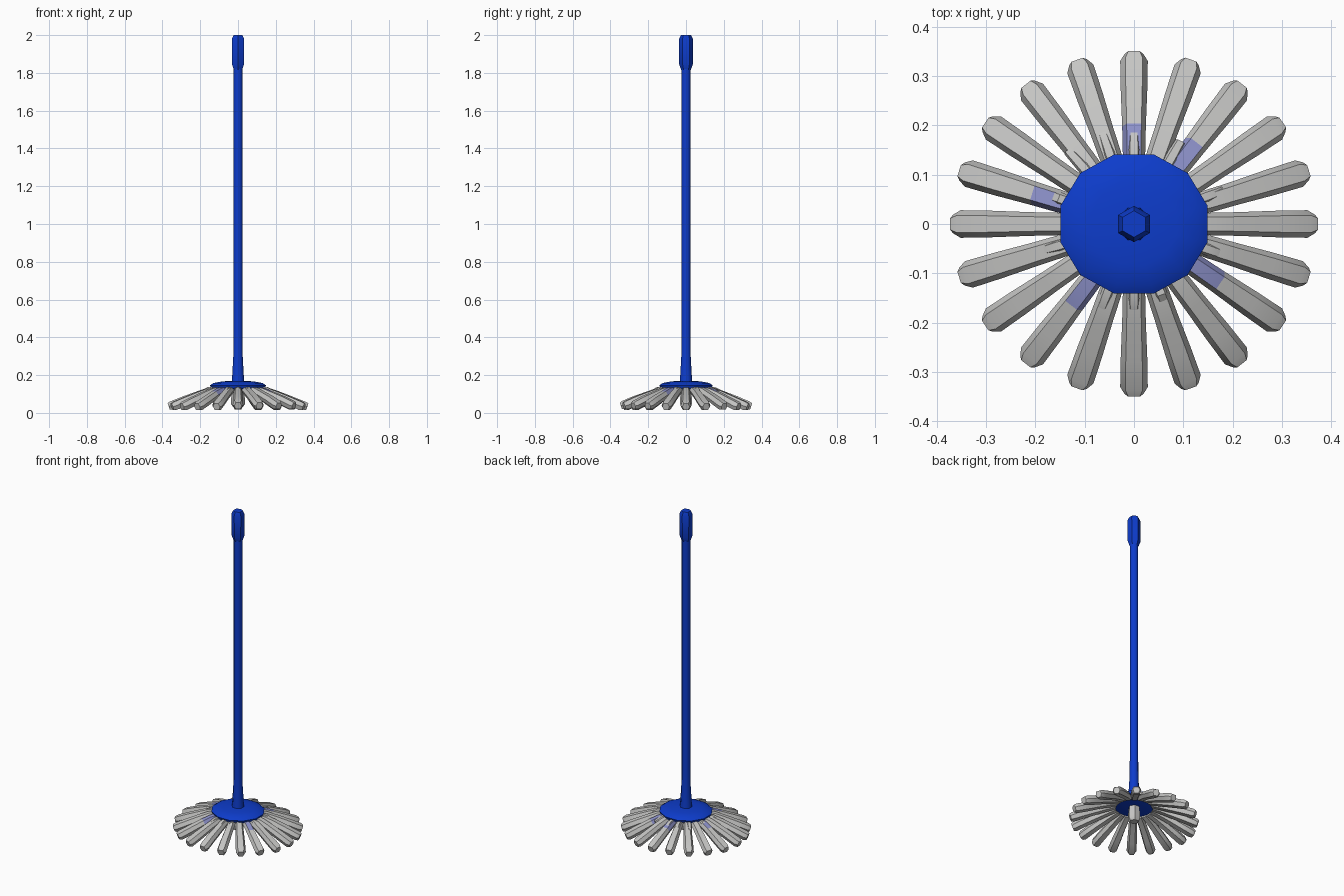
import bpy, bmesh, math, random
from mathutils import Vector

random.seed(4)
if "Cube" in bpy.data.objects:
    bpy.data.objects.remove(bpy.data.objects["Cube"])


def material(name, rgb):
    m = bpy.data.materials.new(name)
    m.use_nodes = True
    m.diffuse_color = (*rgb, 1)
    m.node_tree.nodes["Principled BSDF"].inputs["Base Color"].default_value = (*rgb, 1)
    return m


BLUE = material("handle blue", (0.004, 0.045, 0.6))
GREY = material("cloth grey", (0.56, 0.56, 0.55))
TINT = material("stained cloth", (0.27, 0.29, 0.6))


def loft(name, rings, mats, angle=40, tint=None):
    """Skin a list of point rings, cap both ends."""
    bm = bmesh.new()
    loops = [[bm.verts.new(p) for p in ring] for ring in rings]
    n = len(loops[0])
    for k, (a, b) in enumerate(zip(loops, loops[1:])):
        for i in range(n):
            j = (i + 1) % n
            f = bm.faces.new((a[i], a[j], b[j], b[i]))
            if tint and k in tint[0] and i in tint[1]:
                f.material_index = 1
    bm.faces.new(loops[0])
    bm.faces.new(loops[-1])
    bmesh.ops.recalc_face_normals(bm, faces=bm.faces)
    me = bpy.data.meshes.new(name)
    bm.to_mesh(me)
    bm.free()
    for m in mats:
        me.materials.append(m)
    ob = bpy.data.objects.new(name, me)
    bpy.context.collection.objects.link(ob)
    bpy.ops.object.select_all(action="DESELECT")
    ob.select_set(True)
    bpy.context.view_layer.objects.active = ob
    bpy.ops.object.shade_smooth_by_angle(angle=math.radians(angle))
    return ob


def lathe(name, profile, sides, mat, ratio=1.0, turn=0.0, angle=40):
    """Rings of (radius, height), squashed in y by ratio."""
    rings = []
    for r, z in profile:
        angs = [turn + math.tau * i / sides for i in range(sides)]
        rings.append([(r * math.cos(a), ratio * r * math.sin(a), z) for a in angs])
    return loft(name, rings, [mat], angle)


def strand(name, ang, stations, mats, tint=None):
    """Strand along a direction; stations are (reach, height, half width, half thickness)."""
    out = Vector((math.cos(ang), 0.94 * math.sin(ang), 0))
    side = Vector((-out.y, out.x, 0)).normalized()
    r0, z0 = stations[0][:2]
    r1, z1 = stations[-1][:2]
    up = (out * (z0 - z1) + Vector((0, 0, r1 - r0))).normalized()
    section = [(1, 0), (0.62, 0.85), (-0.62, 0.85), (-1, 0), (-0.62, -0.85), (0.62, -0.85)]
    rings = []
    for r, z, w, t in stations:
        c = out * r + Vector((0, 0, z))
        rings.append([c + side * (w * u) + up * (t * v) for u, v in section])
    return loft(name, rings, mats, 35, tint)


# Pole, flared at the foot
lathe("pole", [(0.036, 0.15), (0.033, 0.2), (0.027, 0.3), (0.025, 0.42), (0.025, 1.84)], 8, BLUE,
      turn=math.pi / 8, angle=50)

# Hexagonal grip with bevelled ends
lathe("grip", [(0.025, 1.815), (0.036, 1.845), (0.037, 1.98), (0.027, 2.0)], 6, BLUE,
      turn=math.pi / 6)

# Round head plate
lathe("head_plate", [(0.12, 0.122), (0.147, 0.13), (0.154, 0.146), (0.135, 0.158), (0.09, 0.166),
                     (0.04, 0.17)], 12, BLUE, ratio=0.95, turn=math.pi / 12, angle=50)

# Outer ring of cloth strands, some stained at the root
COUNT = 20
STAINED = {3, 5, 9, 13, 18}
for i in range(COUNT):
    ang = math.tau * i / COUNT
    lift = random.uniform(-0.003, 0.004)
    stations = [
        (0.11, 0.125, 0.021, 0.018),
        (0.16, 0.113, 0.023, 0.023),
        (0.21, 0.095, 0.024, 0.024),
        (0.29, 0.064 + lift, 0.027, 0.026),
        (0.352, 0.039 + lift, 0.028, 0.026),
        (0.367, 0.034 + lift, 0.019, 0.021),
    ]
    tint = ((0, 1), (0, 1)) if i in STAINED else None
    strand(f"strand_{i + 1}", ang, stations, [GREY, TINT], tint)

# Short loose ends tucked under the plate
for i, deg in enumerate((22, 62, 90, 108, 130, 160, 197, 250, 270, 290, 340)):
    reach = random.uniform(0.185, 0.21)
    stations = [
        (0.11, 0.13, 0.012, 0.01),
        (0.16, 0.128, 0.013, 0.012),
        (reach, 0.108, 0.011, 0.011),
    ]
    strand(f"loose_end_{i + 1}", math.radians(deg), stations, [GREY])

# Short tuft under the middle of the plate
lathe("centre_tuft", [(0.03, 0.13), (0.036, 0.08), (0.036, 0.045), (0.026, 0.03)], 6, GREY)
